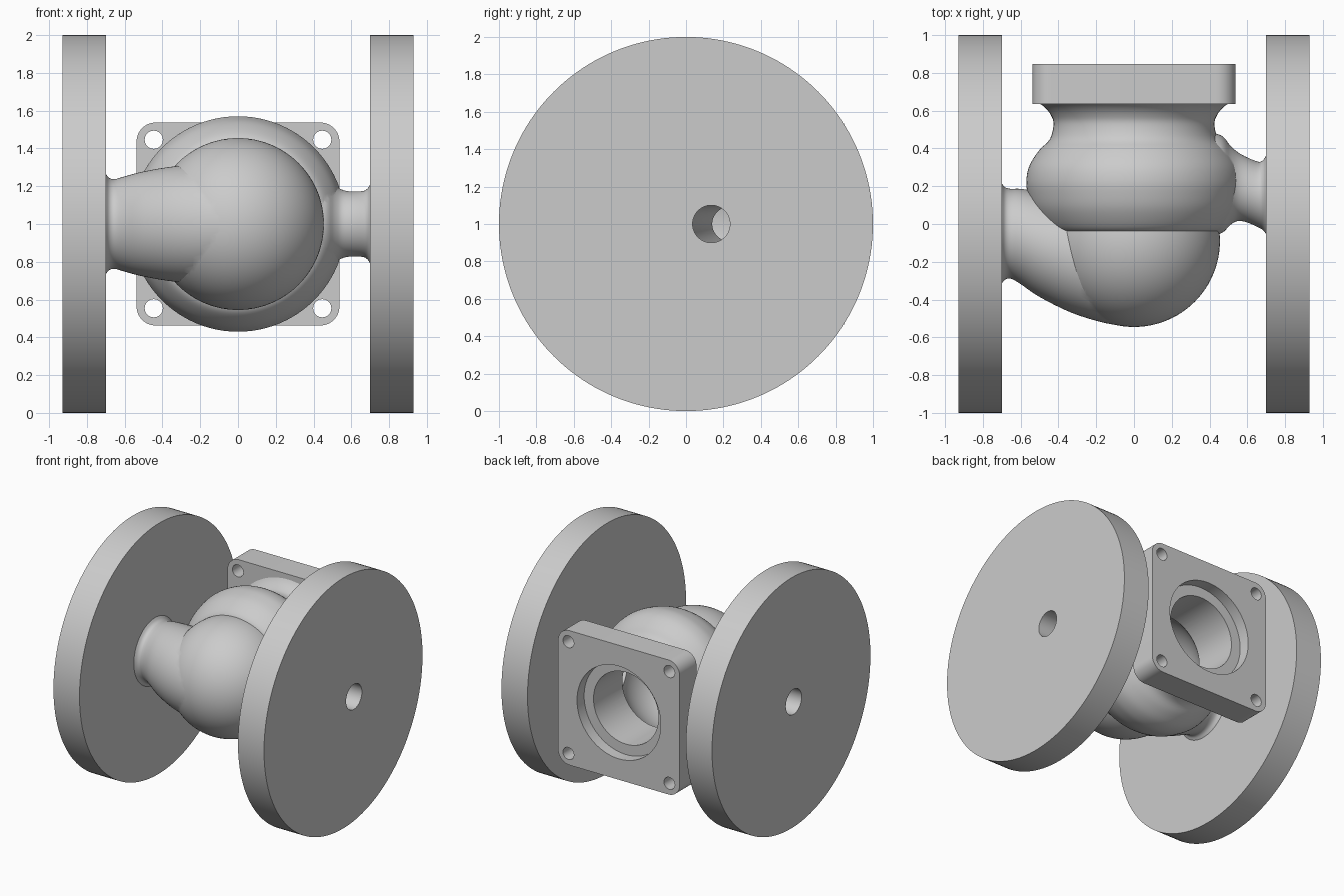
import bpy, bmesh, math
from mathutils import Vector

cube = bpy.data.objects.get("Cube")
if cube:
    bpy.data.objects.remove(cube, do_unlink=True)

MID = 1.0  # height of the pipe axis

metal = bpy.data.materials.new("cast_grey")
metal.use_nodes = True
GREY = (0.6, 0.6, 0.6, 1)
metal.diffuse_color = GREY
metal.node_tree.nodes["Principled BSDF"].inputs["Base Color"].default_value = GREY


def finish(name, bm):
    bmesh.ops.recalc_face_normals(bm, faces=bm.faces)
    mesh = bpy.data.meshes.new(name)
    bm.to_mesh(mesh)
    bm.free()
    mesh.materials.append(metal)
    obj = bpy.data.objects.new(name, mesh)
    bpy.context.collection.objects.link(obj)
    return obj


def smooth_path(points, steps):
    """Catmull-Rom curve through the points."""
    pts = [Vector(p) for p in points]
    out = []
    for i in range(len(pts) - 1):
        a, b, c, d = pts[max(i - 1, 0)], pts[i], pts[i + 1], pts[min(i + 2, len(pts) - 1)]
        for k in range(steps):
            t = k / steps
            out.append(b + (c - a) * t / 2 + (a * 2 - b * 5 + c * 4 - d) * t * t / 2
                       + (b * 3 - a - c * 3 + d) * t ** 3 / 2)
    return out + [pts[-1]]


def loft(name, rings, axis="X", sides=96, steps=1):
    """Closed solid through circles given as (along, sideways, radius)."""
    bm = bmesh.new()
    loops = []
    for along, side, r in smooth_path(rings, steps):
        loop = []
        for k in range(sides):
            a = math.tau * k / sides
            u, w = side + r * math.cos(a), MID + r * math.sin(a)
            loop.append(bm.verts.new((along, u, w) if axis == "X" else (u, along, w)))
        loops.append(loop)
    for p, q in zip(loops, loops[1:]):
        for k in range(sides):
            n = (k + 1) % sides
            bm.faces.new((p[k], p[n], q[n], q[k]))
    bm.faces.new(loops[0])
    bm.faces.new(loops[-1])
    return finish(name, bm)


def ball(name, y, r):
    bm = bmesh.new()
    bmesh.ops.create_uvsphere(bm, u_segments=96, v_segments=48, radius=r)
    bmesh.ops.translate(bm, verts=bm.verts, vec=(0, y, MID))
    return finish(name, bm)


def combine(target, others, operation):
    bpy.context.view_layer.objects.active = target
    for other in others:
        mod = target.modifiers.new("cut", "BOOLEAN")
        mod.operation, mod.object, mod.solver = operation, other, "EXACT"
        bpy.ops.object.modifier_apply(modifier=mod.name)


# Main casting: bulb with a narrow neck
body = loft("valve_body", [
    (-0.04, 0, 0.40), (-0.037, 0, 0.45), (0.0, 0, 0.492), (0.08, 0, 0.54),
    (0.16, 0, 0.563), (0.23, 0, 0.57), (0.31, 0, 0.553), (0.39, 0, 0.502),
    (0.45, 0, 0.445), (0.53, 0, 0.426), (0.58, 0, 0.442), (0.62, 0, 0.475),
    (0.65, 0, 0.52)], axis="Y", steps=4)

# Front bowl and the two pipe stubs, merged into the casting
bowl = ball("front_bowl", -0.09, 0.455)
wide_pipe = loft("wide_pipe", [
    (-0.72, -0.05, 0.29), (-0.70, -0.05, 0.265), (-0.68, -0.05, 0.243),
    (-0.65, -0.052, 0.238), (-0.60, -0.066, 0.252), (-0.50, -0.108, 0.278),
    (-0.33, -0.164, 0.306), (-0.15, -0.21, 0.315), (0.0, -0.235, 0.31)], steps=4)
narrow_pipe = loft("narrow_pipe", [
    (0.72, 0.155, 0.24), (0.70, 0.155, 0.21), (0.685, 0.153, 0.187),
    (0.66, 0.155, 0.174), (0.60, 0.18, 0.172), (0.55, 0.198, 0.182),
    (0.51, 0.205, 0.21), (0.46, 0.21, 0.26), (0.36, 0.21, 0.28)], steps=4)
parts = [bowl, wide_pipe, narrow_pipe]
combine(body, parts, "UNION")

# End flanges
flanges = [loft(name, [(x - 0.115, 0, 1), (x + 0.115, 0, 1)], sides=160)
           for name, x in (("left_flange", 0.815), ("right_flange", -0.815))]

# Square mounting plate with rounded corners
HALF, CORNER = 0.537, 0.1
bm = bmesh.new()
outline = []
for quarter in range(4):
    mid = math.radians(45 + 90 * quarter)
    cx = math.copysign(HALF - CORNER, math.cos(mid))
    cz = math.copysign(HALF - CORNER, math.sin(mid))
    for k in range(13):
        a = math.radians(90 * quarter + 7.5 * k)
        outline.append(bm.verts.new((cx + CORNER * math.cos(a), 0.635, MID + cz + CORNER * math.sin(a))))
face = bm.faces.new(outline)
ext = bmesh.ops.extrude_face_region(bm, geom=[face])
bmesh.ops.translate(bm, vec=(0, 0.212, 0),
                    verts=[v for v in ext["geom"] if isinstance(v, bmesh.types.BMVert)])
plate = finish("mounting_plate", bm)

# Cutters: bolt holes, stepped bore, inner chamber and port ducts
bolts = []
for sx in (-1, 1):
    for sz in (-1, 1):
        hole = loft("bolt_cutter", [(0.6, 0, 0.048), (0.9, 0, 0.048)], axis="Y", sides=40)
        hole.location = (sx * 0.446, 0, sz * 0.446)
        bolts.append(hole)
recess = loft("recess_cutter", [(0.757, 0, 0.37), (0.95, 0, 0.37)], axis="Y")
bore = loft("bore_cutter", [(0.2, 0, 0.287), (0.9, 0, 0.287)], axis="Y")
chamber = ball("chamber_cutter", 0.08, 0.425)
left_duct = loft("left_duct_cutter", [(1.0, 0.135, 0.1), (0.70, 0.135, 0.1), (0.30, 0.285, 0.1)], sides=64)
right_duct = loft("right_duct_cutter", [(-1.0, -0.03, 0.1), (-0.70, -0.03, 0.1), (-0.25, -0.12, 0.1)], sides=64)
bpy.context.view_layer.update()

combine(body, [chamber, bore, left_duct, right_duct], "DIFFERENCE")
combine(flanges[0], [left_duct], "DIFFERENCE")
combine(flanges[1], [right_duct], "DIFFERENCE")
combine(plate, bolts + [recess, bore], "DIFFERENCE")

for helper in parts + bolts + [recess, bore, chamber, left_duct, right_duct]:
    bpy.data.objects.remove(helper, do_unlink=True)

# Smooth curved surfaces, keep machined edges sharp
for obj in [body, plate] + flanges:
    bpy.ops.object.select_all(action="DESELECT")
    obj.select_set(True)
    bpy.context.view_layer.objects.active = obj
    bpy.ops.object.shade_smooth_by_angle(angle=math.radians(25))
